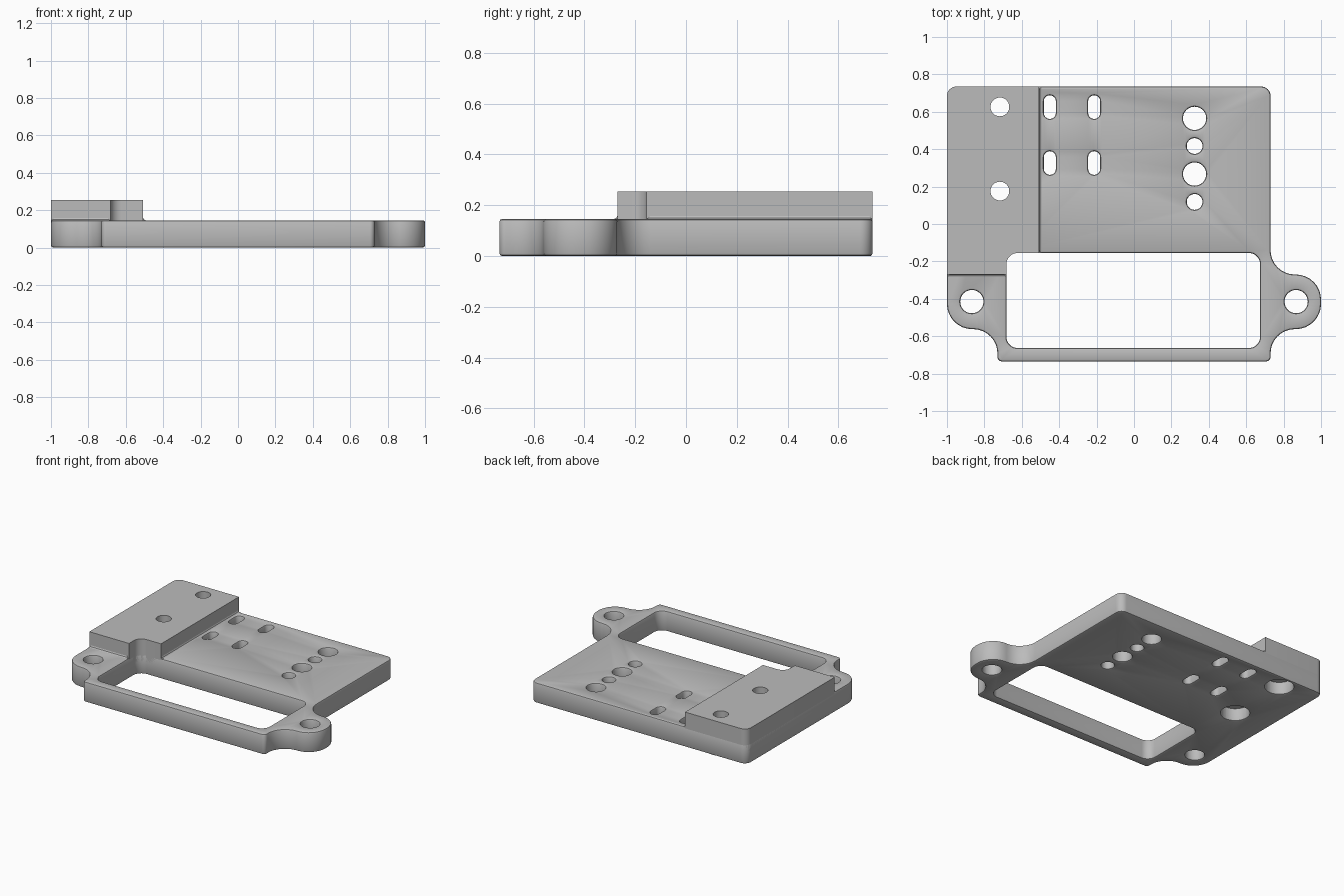
import bpy, bmesh, math
from mathutils import Vector

if "Cube" in bpy.data.objects:
    bpy.data.objects.remove(bpy.data.objects["Cube"], do_unlink=True)

grey = bpy.data.materials.new("light grey")
grey.use_nodes = True
colour = (0.5, 0.5, 0.5, 1)
grey.diffuse_color = colour
grey.node_tree.nodes["Principled BSDF"].inputs["Base Color"].default_value = colour

PLATE, TOP, LEDGE, SOFT = 0.146, 0.253, 0.09, 0.011


def rounded(corners, steps=8):
    """Counterclockwise right-angled outline with a radius at each corner."""
    pts = []
    for i, (x, y, r) in enumerate(corners):
        p = Vector((x, y))
        if r == 0:
            pts.append(p)
            continue
        after = corners[(i + 1) % len(corners)]
        u = (Vector(corners[i - 1][:2]) - p).normalized()
        v = (Vector(after[:2]) - p).normalized()
        centre = p + (u + v) * r
        for k in range(steps + 1):
            t = k / steps * math.pi / 2
            pts.append(centre - (v * math.cos(t) + u * math.sin(t)) * r)
    return pts


def rect(x0, y0, x1, y1, r=0):
    return rounded([(x0, y0, r), (x1, y0, r), (x1, y1, r), (x0, y1, r)])


def hole(x, y, rx, ry=None):
    ry = ry or rx
    return rect(x - rx, y - ry, x + rx, y + ry, rx * 0.985)


def offset(pts, d):
    """Move an outline outwards by d."""
    out = []
    for i, p in enumerate(pts):
        a = (p - pts[i - 1]).normalized()
        b = (pts[(i + 1) % len(pts)] - p).normalized()
        n = Vector((a.y + b.y, -a.x - b.x)).normalized()
        out.append(p + n * d / max(0.5, n.dot(Vector((a.y, -a.x)))))
    return out


def solid(name, outline, holes, levels):
    """Stack outlines at (height, inset) levels and fill both ends."""
    bm = bmesh.new()
    ends = [[], []]
    for number, loop in enumerate([outline] + holes):
        sign = 1 if number else -1
        rings = [[bm.verts.new((p.x, p.y, z)) for p in offset(loop, sign * inset)]
                 for z, inset in levels]
        n = len(loop)
        for low, high in zip(rings, rings[1:]):
            for i in range(n):
                j = (i + 1) % n
                bm.faces.new((low[i], low[j], high[j], high[i]))
        for end, ring in zip(ends, (rings[0], rings[-1])):
            end += [bm.edges.get((ring[i - 1], ring[i])) for i in range(n)]
    for end in ends:
        bmesh.ops.triangle_fill(bm, edges=end, use_beauty=True)
    bmesh.ops.recalc_face_normals(bm, faces=bm.faces)
    mesh = bpy.data.meshes.new(name)
    bm.to_mesh(mesh)
    bm.free()
    mesh.materials.append(grey)
    ob = bpy.data.objects.new(name, mesh)
    bpy.context.collection.objects.link(ob)
    bpy.ops.object.select_all(action='DESELECT')
    ob.select_set(True)
    bpy.context.view_layer.objects.active = ob
    bpy.ops.object.shade_smooth_by_angle(angle=math.radians(35))
    return ob


# Base plate outline: frame, two ears and the wide rear deck
plate_outline = rounded([
    (-0.73, -0.735, 0.025), (0.73, -0.735, 0.025),
    (0.73, -0.562, 0.13), (1, -0.562, 0.135),
    (1, -0.27, 0.135), (0.73, -0.27, 0.13),
    (0.73, 0.735, 0.05), (-1, 0.735, 0.05),
    (-1, -0.562, 0.135), (-0.73, -0.562, 0.13)])

# Large window, ear holes, deck holes, slots and wide bores under the block
block_holes = [(-0.717, 0.626), (-0.717, 0.176)]
openings = [rect(-0.682, -0.663, 0.674, -0.155, 0.06)]
openings += [hole(side * 0.867, -0.415, 0.062) for side in (-1, 1)]
openings += [hole(0.324, y, r) for y, r in
             ((0.565, 0.062), (0.417, 0.042), (0.267, 0.062), (0.118, 0.042))]
openings += [hole(x, y, 0.032, 0.063) for x in (-0.45, -0.213) for y in (0.625, 0.326)]
openings += [hole(x, y, 0.093) for x, y in block_holes]

soft_levels = [(0, SOFT), (SOFT * 0.3, SOFT * 0.3), (SOFT, 0),
               (PLATE - SOFT, 0), (PLATE - SOFT * 0.3, SOFT * 0.3), (PLATE, SOFT)]
solid("base_plate", plate_outline, openings, soft_levels)

# Raised block, sunk into the plate so its underside forms the bore ledges
block_outline = rounded([
    (-1, -0.27, 0), (-0.682, -0.27, 0), (-0.682, -0.155, 0.06),
    (-0.507, -0.155, 0), (-0.507, 0.735, 0), (-1, 0.735, 0.05)])
solid("raised_block", block_outline,
      [hole(x, y, 0.05) for x, y in block_holes], [(LEDGE, 0), (TOP, 0)])

# Small coves where the block meets the plate
cove = [(PLATE - 0.01, -0.012), (PLATE, -0.012), (PLATE + 0.004, -0.004), (PLATE + 0.012, 0)]
solid("block_side_cove", rect(-0.56, -0.142, -0.507, 0.722), [], cove)
solid("block_front_cove", rect(-0.985, -0.27, -0.697, -0.2), [], cove)
